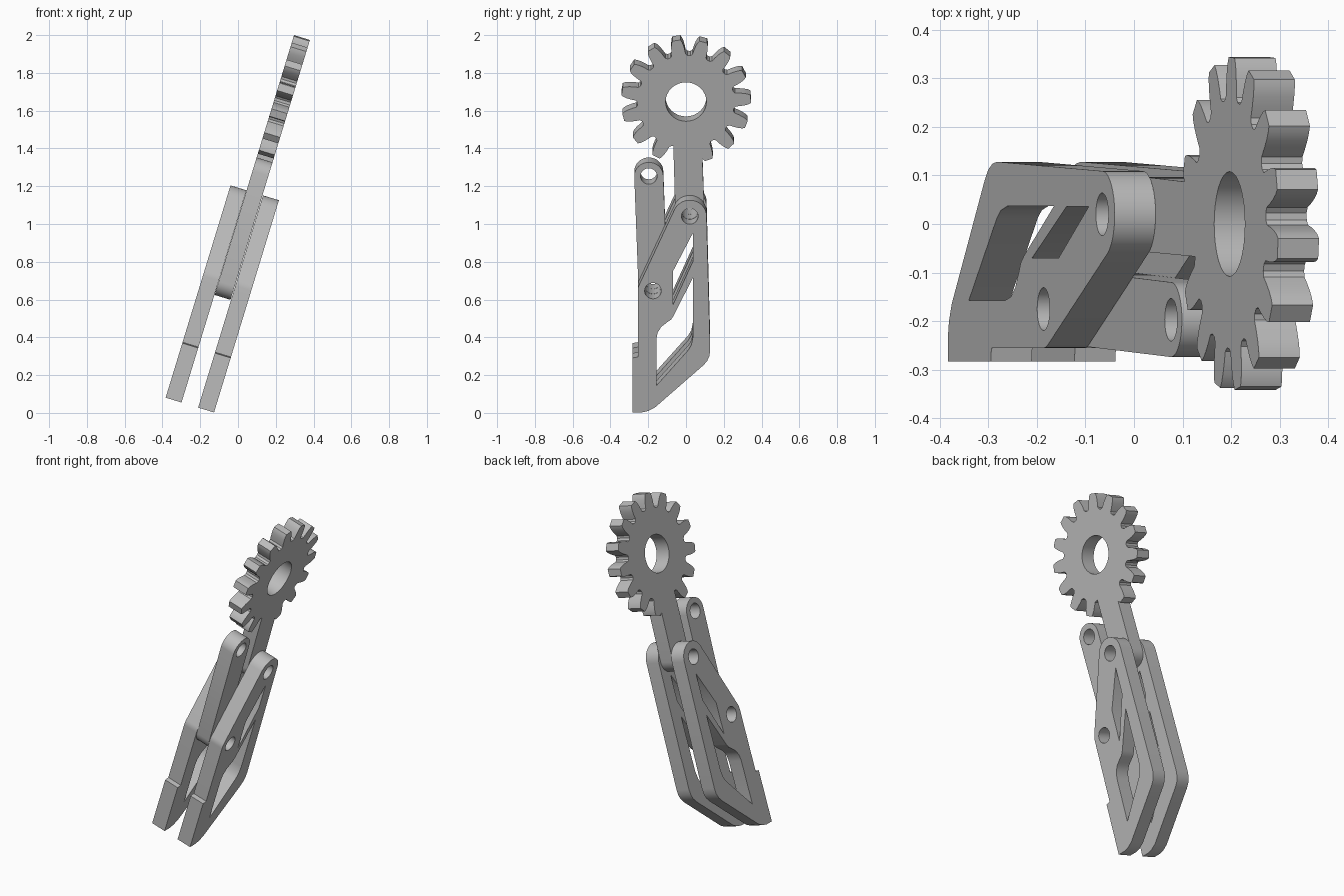
import bpy, bmesh
from math import sin, cos, pi, radians
from mathutils import Matrix

cube = bpy.data.objects.get("Cube")
if cube:
    bpy.data.objects.remove(cube, do_unlink=True)

GREY = (0.5, 0.5, 0.5, 1)
mat = bpy.data.materials.new("plain grey")
mat.use_nodes = True
mat.diffuse_color = GREY
mat.node_tree.nodes["Principled BSDF"].inputs["Base Color"].default_value = GREY

# Profile plane: x -> world y, y -> world z, thickness -> world x; all leaning sideways
TILT = Matrix.Rotation(radians(17), 4, 'Y') @ Matrix(
    ((0, 0, 1, 0), (1, 0, 0, 0), (0, 1, 0, 0), (0, 0, 0, 1)))
THICK = 0.088

# Shared pivots and gear centre in the profile plane
TOP = (0.02, 1.051)
LOW = (-0.175, 0.638)
ARM_TOP = (-0.197, 1.245)
GEAR = (0.0, 1.657)


def arc(c, r, a0, a1, n=16):
    angles = [radians(a0 + (a1 - a0) * i / n) for i in range(n + 1)]
    return [(c[0] + r * cos(a), c[1] + r * sin(a)) for a in angles]


def hole(c, r=0.044):
    return arc(c, r, 0, 348.75, 31)


def plate(name, offset, loops):
    """Extrude an outline with holes into a flat plate."""
    cu = bpy.data.curves.new(name, 'CURVE')
    cu.dimensions = '2D'
    cu.fill_mode = 'BOTH'
    cu.extrude = THICK / 2
    for pts in loops:
        sp = cu.splines.new('POLY')
        sp.points.add(len(pts) - 1)
        for p, (x, y) in zip(sp.points, pts):
            p.co = (x, y, 0, 1)
        sp.use_cyclic_u = True
    tmp = bpy.data.objects.new(name + "_profile", cu)
    bpy.context.collection.objects.link(tmp)
    dg = bpy.context.evaluated_depsgraph_get()
    me = bpy.data.meshes.new_from_object(tmp.evaluated_get(dg))
    bpy.data.objects.remove(tmp, do_unlink=True)
    bm = bmesh.new()
    bm.from_mesh(me)
    bmesh.ops.remove_doubles(bm, verts=bm.verts, dist=0.0002)
    bmesh.ops.recalc_face_normals(bm, faces=bm.faces)
    bm.transform(TILT @ Matrix.Translation((0, 0, offset)))
    bm.to_mesh(me)
    bm.free()
    me.name = name
    me.materials.clear()
    me.materials.append(mat)
    ob = bpy.data.objects.new(name, me)
    bpy.context.collection.objects.link(ob)
    bpy.ops.object.select_all(action='DESELECT')
    ob.select_set(True)
    bpy.context.view_layer.objects.active = ob
    bpy.ops.object.shade_smooth_by_angle(angle=radians(30))
    return ob


# Finger plates: a matching pair with two windows and two pivot holes
outline = [(-0.283, -0.035), (-0.235, -0.035), (-0.2, -0.027), (-0.165, -0.008),
           (0.092, 0.226), (0.112, 0.25), (0.124, 0.278), (0.128, 0.31)]
outline += arc(TOP, 0.089, 0, 154.7) + arc(LOW, 0.08, 154.7, 180, 5)
outline += [(-0.255, 0.272), (-0.283, 0.267)]
lower_window = [(-0.157, 0.113), (0.012, 0.31), (0.028, 0.338), (0.037, 0.385),
                (0.037, 0.712), (-0.066, 0.5), (-0.08, 0.478), (-0.1, 0.464),
                (-0.13, 0.44), (-0.15, 0.408), (-0.157, 0.37)]
upper_window = [(-0.07, 0.558), (0.036, 0.8), (0.036, 0.957), (-0.07, 0.745)]
for name, offset in (("left_finger_plate", -0.166), ("right_finger_plate", -0.346)):
    plate(name, offset, [outline, lower_window, upper_window, hole(TOP), hole(LOW)])

# Middle link arm joining the lower pivots
link = arc(ARM_TOP, 0.077, 2, 178) + arc(LOW, 0.077, 182, 358)
plate("link_arm", -0.257, [link, hole(ARM_TOP), hole(LOW)])


# Gear with its stem: tooth half-profile as (radius, half width)
FLANK = [(0.252, 0.046), (0.262, 0.037), (0.285, 0.036), (0.31, 0.033),
         (0.33, 0.028), (0.343, 0.021)]


def tooth(angle):
    a = radians(angle)
    side = [(r, -w) for r, w in FLANK] + [(r, w) for r, w in reversed(FLANK)]
    return [(GEAR[0] + r * cos(a) - w * sin(a), GEAR[1] + r * sin(a) + w * cos(a))
            for r, w in side]


gear = arc(TOP, 0.077, 180, 360)
gear += [(0.087, GEAR[1] - 0.315)]
gear += tooth(-69.5)[5:]          # tooth partly merged into the stem
for k in range(1, 14):
    gear += tooth(-69.5 + 24 * k)
gear += [(-0.067, GEAR[1] - 0.243)]
plate("gear_with_stem", -0.257, [gear, hole(GEAR, 0.108), hole(TOP)])
